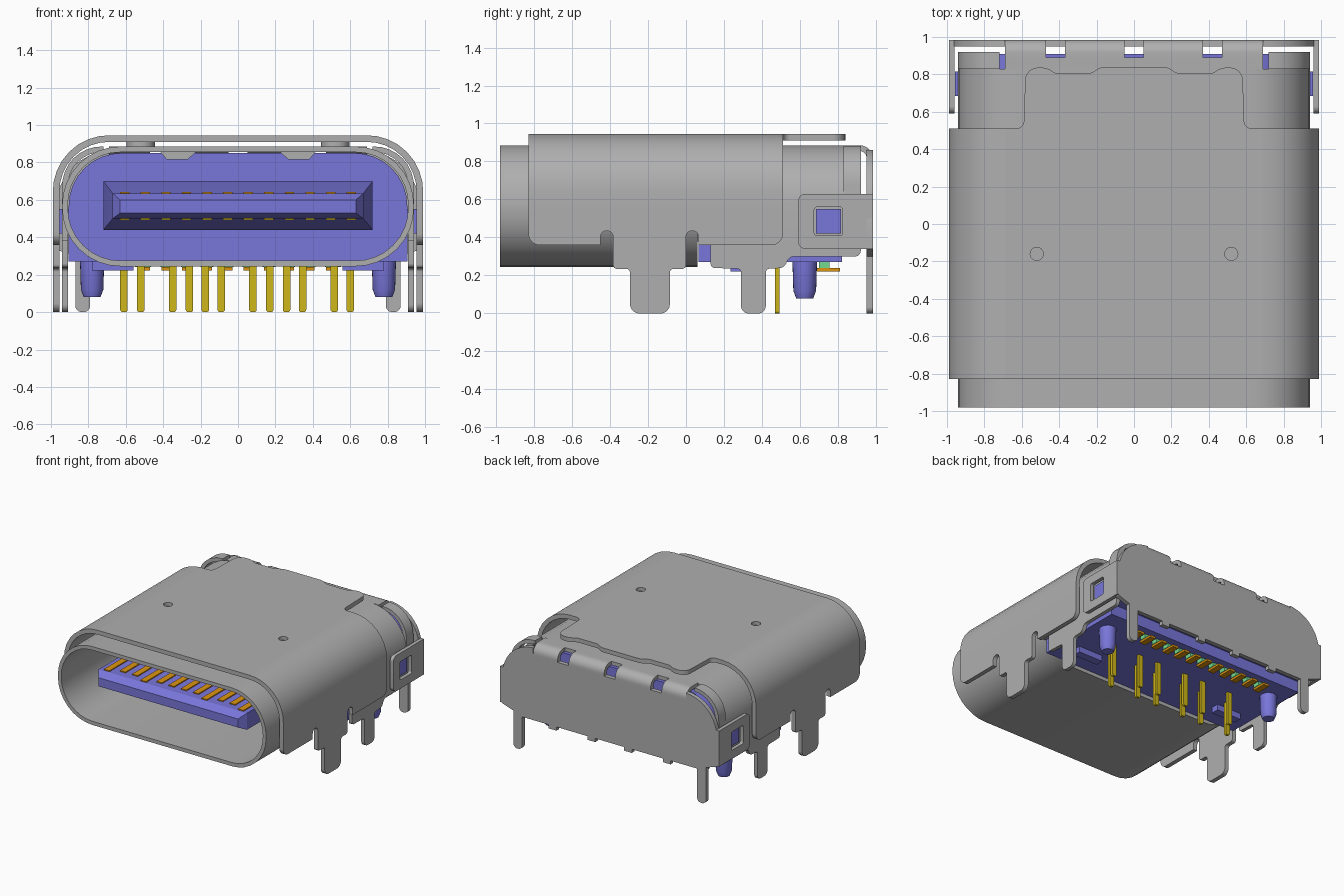
import bpy, bmesh, math

if "Cube" in bpy.data.objects:
    bpy.data.objects.remove(bpy.data.objects["Cube"])


def material(name, r, g, b):
    m = bpy.data.materials.new(name)
    m.diffuse_color = (r, g, b, 1)
    m.use_nodes = True
    m.node_tree.nodes["Principled BSDF"].inputs["Base Color"].default_value = m.diffuse_color
    return m


STEEL = material("steel grey", 0.43, 0.43, 0.43)
BLUE = material("housing blue", 0.19, 0.18, 0.70)
GOLD = material("pin gold", 0.62, 0.47, 0.01)
ORANGE = material("contact orange", 0.72, 0.30, 0.005)
GREEN = material("spacer green", 0.17, 0.70, 0.28)


def finish(name, bm, mat, mirror=False):
    bmesh.ops.remove_doubles(bm, verts=bm.verts, dist=1e-5)
    bmesh.ops.recalc_face_normals(bm, faces=bm.faces)
    me = bpy.data.meshes.new(name)
    bm.to_mesh(me)
    bm.free()
    me.materials.clear()
    me.materials.append(mat)
    me.shade_smooth()
    me.set_sharp_from_angle(angle=math.radians(30))
    ob = bpy.data.objects.new(name, me)
    bpy.context.collection.objects.link(ob)
    if mirror:
        ob.modifiers.new("mirror", "MIRROR").use_mirror_merge = False
    return ob


def rounded(pts, n=8):
    """Points are (u, v) or (u, v, r), where r is the corner's tangent length."""
    out = []
    for i, p in enumerate(pts):
        if len(p) == 2:
            out.append(p)
            continue
        a, b = pts[i - 1], pts[(i + 1) % len(pts)]
        d = []
        for q in (a, b):
            l = math.hypot(q[0] - p[0], q[1] - p[1])
            d.append(((q[0] - p[0]) / l, (q[1] - p[1]) / l))
        dot = d[0][0] * d[1][0] + d[0][1] * d[1][1]
        w = math.sqrt(max(0, (1 - dot) / 2))
        for k in range(n + 1):
            t = k / n
            c = ((1 - t) ** 2, 2 * w * t * (1 - t), t * t)
            s = sum(c)
            out.append(tuple((c[0] * (p[j] + d[0][j] * p[2]) + c[1] * p[j]
                              + c[2] * (p[j] + d[1][j] * p[2])) / s for j in (0, 1)))
    return out


def plate(name, axis, lo, hi, pts, mat, mirror=False, holes=()):
    """Rounded outline with holes, extruded along one axis from lo to hi."""
    cu = bpy.data.curves.new("outline", "CURVE")
    cu.dimensions, cu.fill_mode, cu.extrude = "2D", "BOTH", (hi - lo) / 2
    for loop in (pts, *holes):
        loop = rounded(loop)
        sp = cu.splines.new("POLY")
        sp.points.add(len(loop) - 1)
        for q, p in zip(sp.points, loop):
            q.co = (p[0], p[1], 0, 1)
        sp.use_cyclic_u = True
    tmp = bpy.data.objects.new("outline", cu)
    bpy.context.collection.objects.link(tmp)
    dg = bpy.context.evaluated_depsgraph_get()
    me = bpy.data.meshes.new_from_object(tmp.evaluated_get(dg))
    bpy.data.objects.remove(tmp)
    bm = bmesh.new()
    bm.from_mesh(me)
    bpy.data.meshes.remove(me)
    mid = (lo + hi) / 2
    for v in bm.verts:
        u, t, w = v.co
        v.co = {"x": (mid + w, u, t), "y": (u, mid + w, t), "z": (u, t, mid + w)}[axis]
    return finish(name, bm, mat, mirror)


def rect(u0, u1, v0, v1, r=0):
    c = [(u0, v0), (u1, v0), (u1, v1), (u0, v1)]
    return [(*p, r) for p in c] if r else c


def sym(half):
    return half + [(-p[0], *p[1:]) for p in reversed(half)]


def loft(name, rings, mat, mirror=False):
    bm = bmesh.new()
    vs = [[bm.verts.new(p) for p in r] for r in rings]
    n = len(vs[0])
    for a, b in zip(vs, vs[1:]):
        for i in range(n):
            bm.faces.new((a[i], a[(i + 1) % n], b[(i + 1) % n], b[i]))
    bm.faces.new(vs[0])
    bm.faces.new(vs[-1])
    return finish(name, bm, mat, mirror)


def box(name, x, y, z, mat, mirror=False):
    return plate(name, "z", z[0], z[1], rect(*x, *y), mat, mirror)


# inner shell: front tube, rear arch and rear corners
plate("inner_shell_tube", "y", -0.98, 0.06, rect(-.94, .94, .245, .885, .31), STEEL,
      holes=[rect(-.91, .91, .275, .855, .28)])
plate("inner_shell_arch", "y", 0.06, 0.83,
      sym([(.91, .855, .28), (.91, .38), (.94, .38), (.94, .885, .31)]), STEEL)
plate("inner_shell_rear_corner", "y", 0.83, 0.92,
      [(.72, .855), (.91, .855, .18), (.91, .38), (.94, .38), (.94, .885, .21), (.72, .885)],
      STEEL, True)
plate("inner_shell_side_leg", "x", 0.91, 0.94,
      [(.13, .4), (.13, .24, .02), (.29, .235, .02), (.29, 0, .04), (.42, 0, .04), (.42, .235, .02),
       (.52, .24, .03), (.54, .3, .03), (.92, .3, .03), (.92, .4)], STEEL, True)
plate("shell_spring_tab", "y", -0.55, -0.2,
      [(.22, .86), (.42, .86), (.38, .815), (.27, .815)], STEEL, True)

# outer shell: dimpled top with rear tongue, corners, and sides with legs
circles = [[(s * .52 + .035 * math.cos(k * math.pi / 12), -.16 + .035 * math.sin(k * math.pi / 12))
            for k in range(24)] for s in (-1, 1)]
plate("outer_shell_top", "z", 0.91, 0.945,
      sym([(.69, -.83), (.69, .51), (.59, .51, .04), (.58, .83, .06), (.47, .84, .04),
           (.42, .805, .02), (.23, .805, .02), (.18, .84, .03)]), STEEL, holes=circles)
plate("outer_shell_corner", "y", -0.83, 0.51,
      [(.69, .91), (.955, .91, .265), (.955, .55), (.99, .55), (.99, .945, .3), (.69, .945)],
      STEEL, True)
plate("outer_shell_side_leg", "x", 0.955, 0.99,
      [(-.83, .56), (-.83, .36, .06), (-.45, .36), (-.45, .435, .032), (-.384, .435, .032),
       (-.384, .235, .02), (-.295, .235, .02), (-.295, 0, .05), (-.085, 0, .05), (-.085, .235, .02),
       (.0, .235, .02), (.0, .435, .032), (.066, .435, .032), (.066, .36), (.51, .36, .06),
       (.51, .56)], STEEL, True)
plate("shell_dimple", "z", 0.884, 0.915,
      rect(.445, .595, -.235, -.085, .07), STEEL, True)

# rear cover: top strip, bent straps, back plate and side wings
box("rear_cover_top", (-.69, .69), (.83, .89), (.855, .885), STEEL)
for i, (x0, x1) in enumerate([(.05, .37), (.47, .69)]):
    plate(f"rear_cover_strap_{i + 1}", "x", x0, x1,
          [(.89, .885), (.985, .885, .07), (.985, .8), (.95, .8), (.95, .855, .035), (.89, .855)],
          STEEL, True)
plate("back_plate", "y", 0.95, 0.985,
      sym([(.69, .8), (.69, .86), (.92, .83, .2), (.99, .5), (.99, .34, .03), (.87, .3),
           (.87, 0, .035), (.79, 0, .035), (.79, .27), (.55, .27), (.55, .24), (.48, .24),
           (.48, .27), (.2, .27), (.2, .24), (.13, .24), (.13, .27)]), STEEL)
plate("side_wing", "x", 0.96, 0.99,
      [(.59, .34, .04), (.59, .63, .04), (.985, .63), (.985, .34)], STEEL, True,
      holes=[rect(.675, .825, .41, .56, .015)])

# plastic housing with tongue, latches, feet and locating pegs
plate("housing_body", "y", 0.065, 0.82,
      sym([(.905, .85, .28), (.905, .27)]), BLUE)
plate("housing_rear", "y", 0.81, 0.91,
      sym([(.9, .85, .28), (.9, .36)]), BLUE)
box("housing_latch", (.9, .958), (.685, .815), (.42, .55), BLUE, True)
box("housing_foot", (.56, .78), (.235, .3), (.222, .28), BLUE, True)
loft("tongue", [[(-h, y, a), (h, y, a), (h, y, b), (-h, y, b)] for y, h, a, b in
                [(-.9, .63, .53, .6), (-.84, .67, .5, .635), (-.25, .67, .5, .635),
                 (-.13, .72, .44, .70), (.08, .72, .44, .70)]], BLUE)
loft("locating_peg", [[(.78 + r * math.cos(k * math.pi / 12), .625 + r * math.sin(k * math.pi / 12), z)
                       for k in range(24)] for z, r in [(.28, .065), (.12, .06), (.08, .045)]],
     BLUE, True)

# contacts on both faces of the tongue, and solder tails at the back
for i in range(12):
    x = -.605 + i * .11
    span, end = (x - .025, x + .025), -.83 if i in (0, 3, 8, 11) else -.78
    box(f"upper_contact_{i + 1}", span, (end, -.2), (.62, .643), ORANGE)
    box(f"lower_contact_{i + 1}", span, (end, -.2), (.492, .515), GOLD)
    box(f"solder_tail_{i + 1}", span, (.69, .81), (.222, .24), ORANGE)
    box(f"tail_spacer_{i + 1}", (x - .03, x + .03), (.70, .755), (.24, .28), GREEN)

# through-hole pins in two staggered rows
for i, x in enumerate([-.61, -.52, -.35, -.26, -.175, -.09, .08, .17, .26, .345, .515, .6]):
    y = .48 if i % 2 else .35
    plate(f"pin_{i + 1}", "y", y - .011, y + .011,
          [(x - .02, .28), (x - .02, 0, .014), (x + .02, 0, .014), (x + .02, .28)], GOLD)
